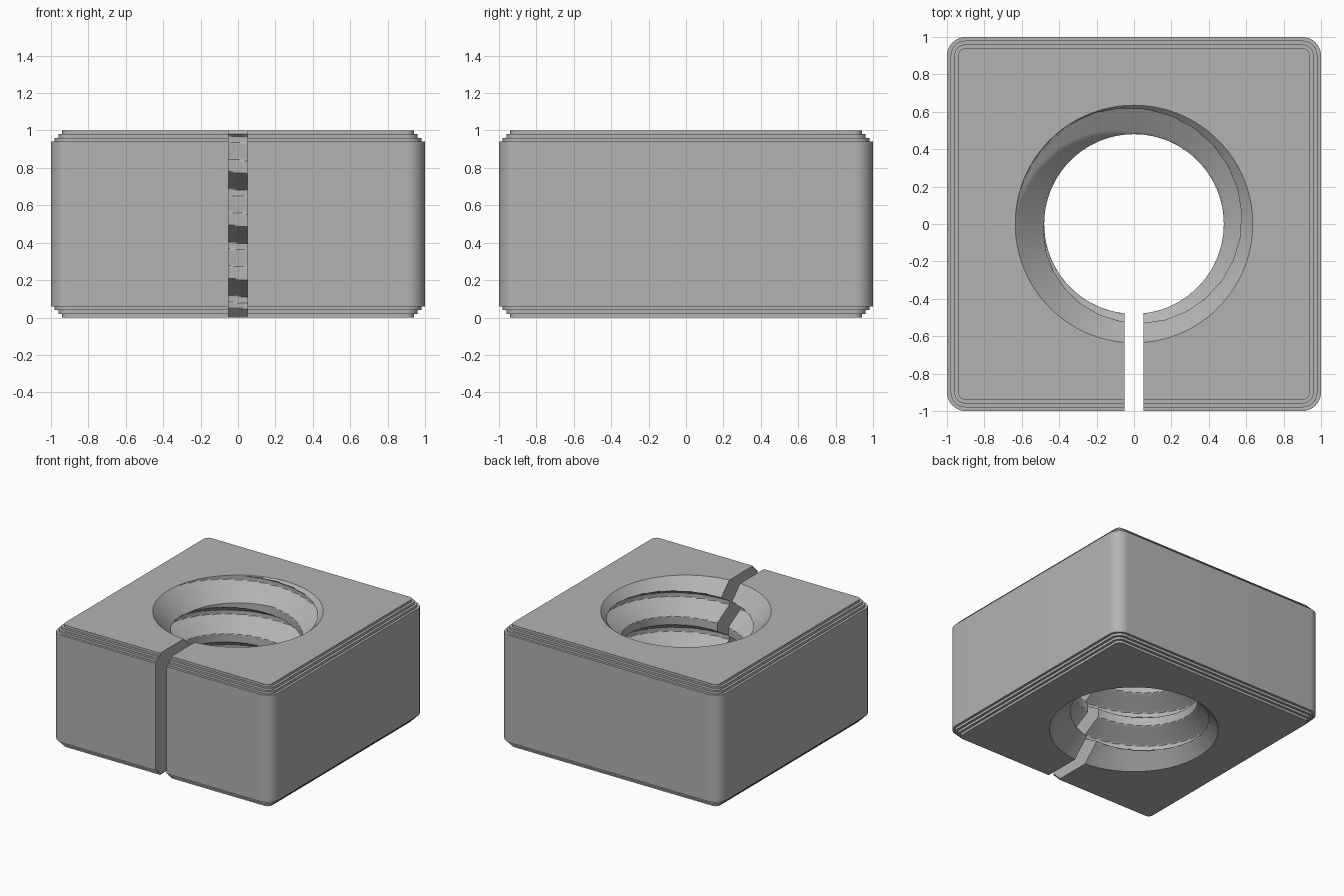
import bpy, bmesh
from math import pi, sin, cos, tan, radians

cube = bpy.data.objects.get("Cube")
if cube:
    bpy.data.objects.remove(cube, do_unlink=True)

PITCH, MINOR, MAJOR = 0.285, 0.48, 0.635
GROOVE_Z = 0.88            # groove centre height at angle zero
SEGMENTS, ROWS = 144, 160

grey = bpy.data.materials.new("grey")
grey.use_nodes = True
colour = (0.45, 0.45, 0.45, 1)
grey.diffuse_color = colour
grey.node_tree.nodes["Principled BSDF"].inputs["Base Color"].default_value = colour


def stack(name, rings):
    """Closed solid skinned over a stack of equal-length rings."""
    bm = bmesh.new()
    loops = [[bm.verts.new(p) for p in ring] for ring in rings]
    n = len(loops[0])
    for a, b in zip(loops, loops[1:]):
        for i in range(n):
            j = (i + 1) % n
            bm.faces.new((a[i], a[j], b[j], b[i]))
    bm.faces.new(loops[0][::-1])
    bm.faces.new(loops[-1])
    mesh = bpy.data.meshes.new(name)
    bm.to_mesh(mesh)
    bm.free()
    mesh.materials.append(grey)
    obj = bpy.data.objects.new(name, mesh)
    bpy.context.collection.objects.link(obj)
    return obj


def rounded_square(inset, z, steps=10):
    """Square outline whose corner radius shrinks with the inset."""
    ring, radius = [], 0.1 - inset
    for quarter, (sx, sy) in enumerate(((1, 1), (-1, 1), (-1, -1), (1, -1))):
        for k in range(steps + 1):
            a = (quarter + k / steps) * pi / 2
            ring.append((sx * 0.9 + radius * cos(a), sy * 0.9 + radius * sin(a), z))
    return ring


def bore_radius(angle, z):
    """Right-hand sixty degree thread, countersunk at both ends."""
    turn = (z - GROOVE_Z) / PITCH - angle / (2 * pi)
    offset = abs(turn - round(turn)) * PITCH
    thread = MAJOR - max(0, offset - PITCH / 16) / tan(radians(30))
    return max(MINOR, thread, MAJOR + z - 1, MAJOR - z)


# Block with three small steps on its top and bottom edges
lower = [(0.06, 0), (0.06, 0.02), (0.04, 0.02), (0.04, 0.04),
         (0.02, 0.04), (0.02, 0.06), (0, 0.06)]
profile = lower + [(inset, 1 - z) for inset, z in reversed(lower)]
block = stack("threaded_block", [rounded_square(*p) for p in profile])

# Threaded bore cutter
rings = []
for row in range(ROWS + 1):
    z = -0.02 + 1.04 * row / ROWS
    ring = []
    for s in range(SEGMENTS):
        a = 2 * pi * s / SEGMENTS
        r = bore_radius(a, z)
        ring.append((r * cos(a), r * sin(a), z))
    rings.append(ring)
bore = stack("bore_cutter", rings)

# Clamping slot cutter through the front wall
slot = stack("slot_cutter", [[(-0.05, -1.2, z), (0.05, -1.2, z), (0.05, -0.2, z), (-0.05, -0.2, z)]
                             for z in (-0.1, 1.1)])

bpy.ops.object.select_all(action='DESELECT')
bpy.context.view_layer.objects.active = block
block.select_set(True)
for cutter in (bore, slot):
    cutter.hide_render = True
    mod = block.modifiers.new(cutter.name, 'BOOLEAN')
    mod.operation, mod.solver, mod.object = 'DIFFERENCE', 'EXACT', cutter
    bpy.ops.object.modifier_apply(modifier=mod.name)
    bpy.data.objects.remove(cutter, do_unlink=True)

bpy.ops.object.shade_smooth_by_angle(angle=radians(25))
